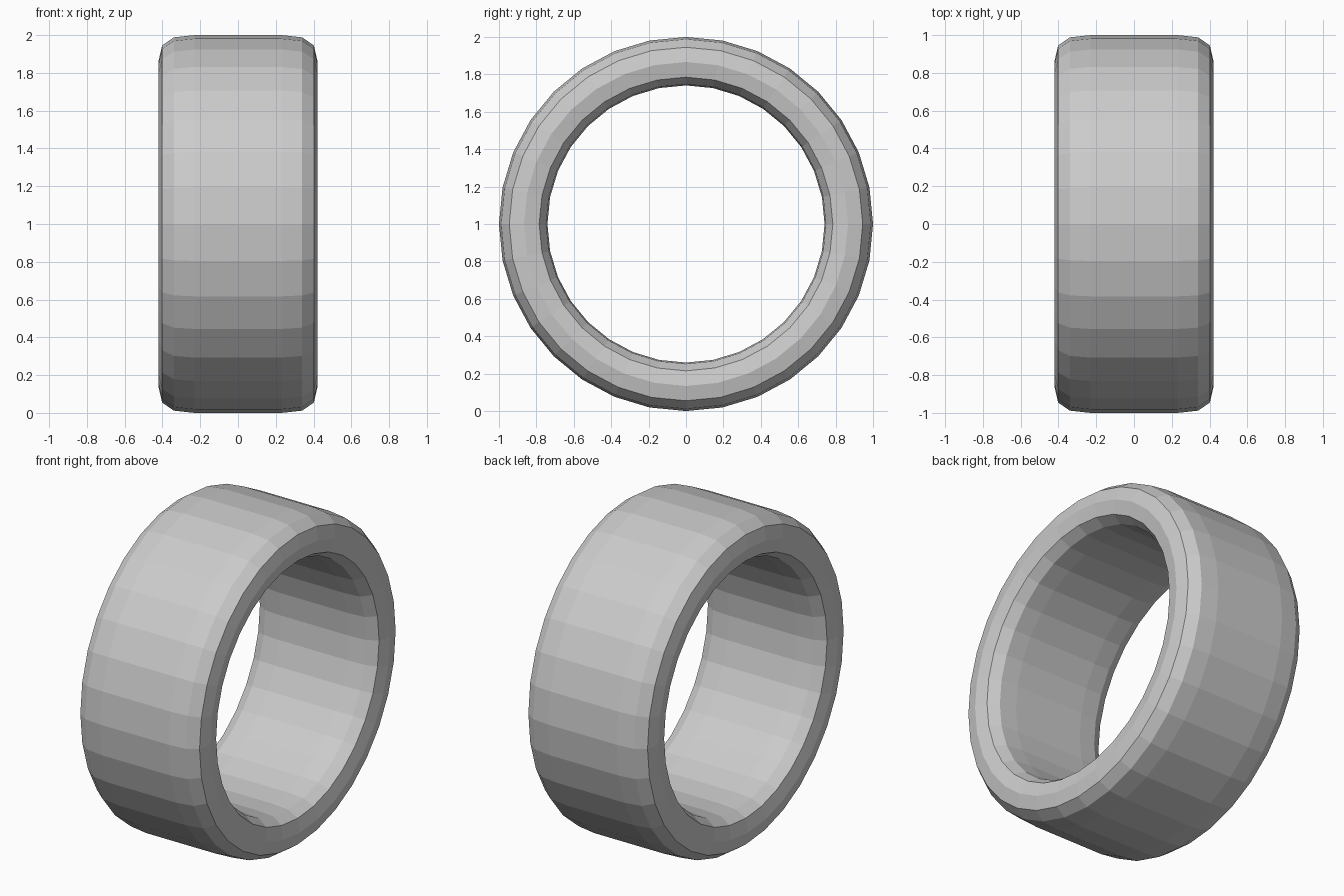
import bpy, bmesh
from math import cos, sin, tau

if "Cube" in bpy.data.objects:
    bpy.data.objects.remove(bpy.data.objects["Cube"])

SEGMENTS = 32
# Cross-section of the right half: (x, radius), from tread round to bore
half = [(0.23, 1.0), (0.34, 0.988), (0.402, 0.945), (0.42, 0.866),
        (0.402, 0.785), (0.34, 0.748), (0.23, 0.741)]
profile = half + [(-x, r) for x, r in reversed(half)]

# Spin the closed cross-section round the x axis
bm = bmesh.new()
rings = []
for i in range(SEGMENTS):
    a = tau * i / SEGMENTS
    rings.append([bm.verts.new((x, r * cos(a), 1 + r * sin(a))) for x, r in profile])
n = len(profile)
for i in range(SEGMENTS):
    a, b = rings[i], rings[(i + 1) % SEGMENTS]
    for j in range(n):
        k = (j + 1) % n
        bm.faces.new((a[j], a[k], b[k], b[j]))
bmesh.ops.recalc_face_normals(bm, faces=bm.faces)

# Flat-shaded tyre
mesh = bpy.data.meshes.new("tyre")
bm.to_mesh(mesh)
bm.free()
tyre = bpy.data.objects.new("tyre", mesh)
bpy.context.collection.objects.link(tyre)
